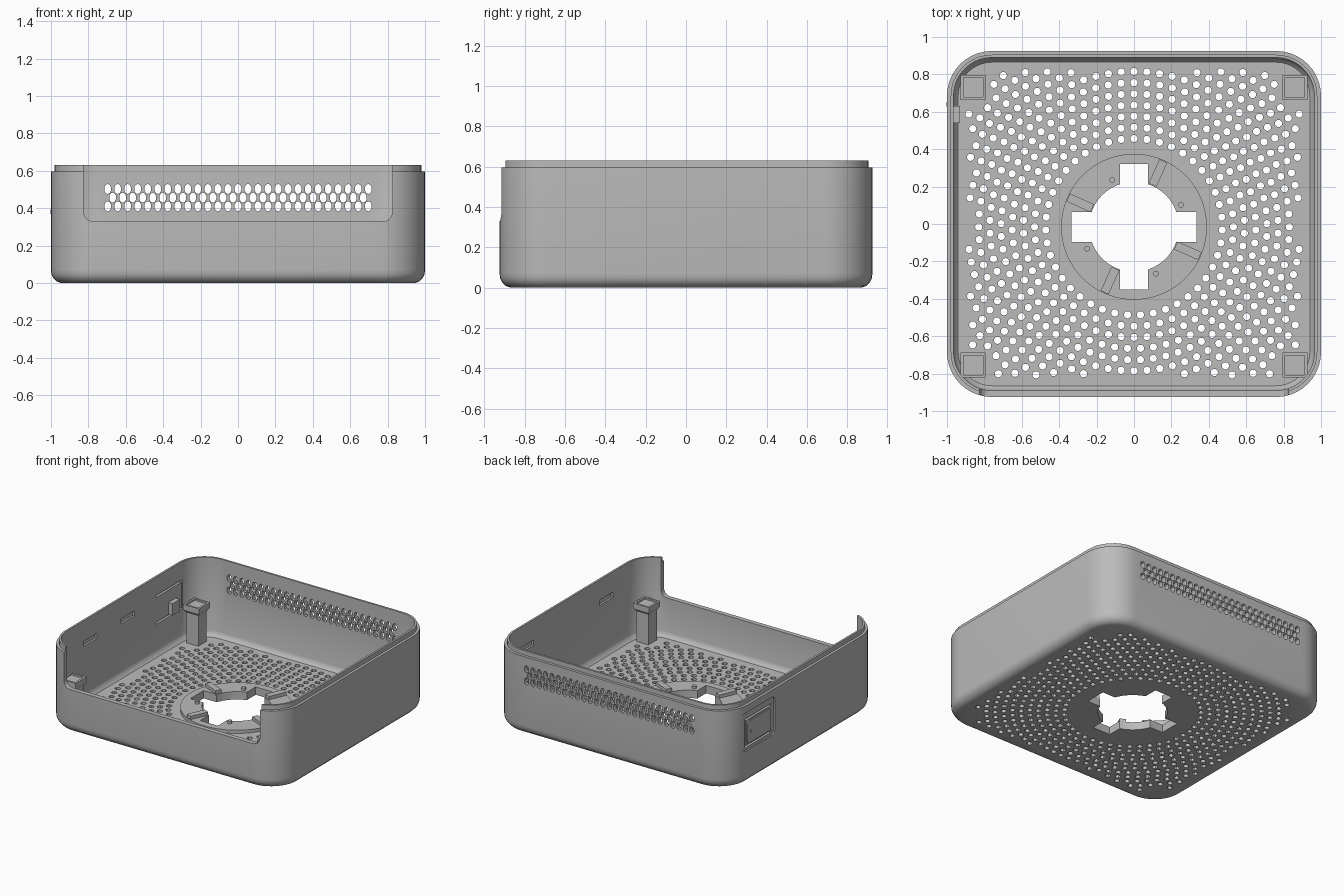
import bpy, bmesh, math
from mathutils import Matrix, Vector

cube = bpy.data.objects.get("Cube")
if cube:
    bpy.data.objects.remove(cube, do_unlink=True)

grey = bpy.data.materials.new("plain_grey")
grey.use_nodes = True
COLOUR = (0.5, 0.5, 0.5, 1)
grey.diffuse_color = COLOUR
grey.node_tree.nodes["Principled BSDF"].inputs["Base Color"].default_value = COLOUR

HX, HY, CORNER = 1.0, 0.925, 0.24
CY = -0.015          # centre of the floor pattern


def finish(bm, name):
    bmesh.ops.recalc_face_normals(bm, faces=bm.faces)
    mesh = bpy.data.meshes.new(name)
    bm.to_mesh(mesh)
    bm.free()
    mesh.materials.append(grey)
    obj = bpy.data.objects.new(name, mesh)
    bpy.context.collection.objects.link(obj)
    return obj


def rounded_rect(hx, hy, r, steps=10):
    pts = []
    for q, (sx, sy) in enumerate([(1, 1), (-1, 1), (-1, -1), (1, -1)]):
        for i in range(steps + 1):
            a = (q + i / steps) * math.pi / 2
            pts.append((sx * (hx - r) + r * math.cos(a), sy * (hy - r) + r * math.sin(a)))
    return pts


def loft(bm, loops):
    """Skin a stack of equal loops of points and cap both ends."""
    rings = [[bm.verts.new(p) for p in loop] for loop in loops]
    n = len(rings[0])
    for a, b in zip(rings, rings[1:]):
        for i in range(n):
            bm.faces.new((a[i], a[(i + 1) % n], b[(i + 1) % n], b[i]))
    bm.faces.new(rings[0][::-1])
    bm.faces.new(rings[-1])


def add_box(bm, x0, x1, y0, y1, z0, z1, turn=Matrix()):
    m = Matrix.Translation(((x0 + x1) / 2, (y0 + y1) / 2, (z0 + z1) / 2))
    size = Matrix.Diagonal((x1 - x0, y1 - y0, z1 - z0, 1))
    bmesh.ops.create_cube(bm, size=1, matrix=turn @ m @ size)


def add_rod(bm, matrix, r, depth, sides):
    bmesh.ops.create_cone(bm, cap_ends=True, segments=sides, radius1=r, radius2=r,
                          depth=depth, matrix=matrix)


def cut(targets, bm):
    cutter = finish(bm, "cutter")
    cutter.hide_render = True
    for t in targets:
        mod = t.modifiers.new("cut", "BOOLEAN")
        mod.operation, mod.solver, mod.object = "DIFFERENCE", "MANIFOLD", cutter
        bpy.context.view_layer.objects.active = t
        bpy.ops.object.modifier_apply(modifier=mod.name)
    bpy.data.objects.remove(cutter, do_unlink=True)


# Tray: outer foot curve, wall, stepped lip, inner wall, inner fillet, floor
profile = [(.055, 0), (.03, .008), (.012, .027), (.003, .045), (0, .07), (0, .595),
           (.02, .595), (.02, .63), (.035, .63), (.035, .075), (.042, .052), (.06, .035)]
bm = bmesh.new()
loft(bm, [[(x, y, z) for x, y in rounded_rect(HX - d, HY - d, CORNER - d)] for d, z in profile])
tray = finish(bm, "tray")

# Raised hub ring on the floor
bm = bmesh.new()
add_rod(bm, Matrix.Translation((0, CY, .045)), .39, .03, 72)
hub = finish(bm, "hub_ring")

# Front opening with rounded lower corners
bm = bmesh.new()
loft(bm, [[(x, y, z + .83) for x, z in rounded_rect(.825, .5, .05, 6)] for y in (-1.1, -.8)])
cut([tray], bm)

# Central bayonet opening: a circle and a cross
bm = bmesh.new()
add_rod(bm, Matrix.Translation((0, CY, 0)), .24, .4, 64)
cut([tray, hub], bm)
for hx, hy in ((.335, .08), (.075, .335)):
    bm = bmesh.new()
    add_box(bm, -hx, hx, CY - hy, CY + hy, -.2, .2)
    cut([tray, hub], bm)

# Floor vents in concentric rings, clear of the corner posts
bm = bmesh.new()
for k in range(12):
    r = .472 + .0597 * k
    count = round(2 * math.pi * r / .069)
    for i in range(count):
        a = math.pi / 2 + 2 * math.pi * i / count
        x, y = r * math.cos(a), CY + r * math.sin(a)
        near_post = abs(x) > .75 and abs(y - CY) > .655
        if abs(x) < .885 and abs(y - CY) < .835 and y > -.81 and not near_post:
            add_rod(bm, Matrix.Translation((x, y, 0)), .0195, .3, 12)
cut([tray], bm)

# Back grille: three staggered rows of upright oval holes
bm = bmesh.new()
for row in range(3):
    odd = row % 2
    for i in range(27 - odd):
        x = -.697 + .0536 * (i + odd / 2)
        place = Matrix.Translation((x, HY, .41 + .0465 * row))
        add_rod(bm, place @ Matrix.Diagonal((.019, 1, .027, 1)) @ Matrix.Rotation(math.pi / 2, 4, "X"),
                1, .2, 10)
cut([tray], bm)

# Blind latch pockets inside the side walls
bm = bmesh.new()
for side, y in ((-1, -.4), (-1, .05), (1, -.42), (1, .54)):
    xs = sorted((side * .94, side * .98))
    add_box(bm, *xs, y - .08, y + .08, .435, .475)
cut([tray], bm)

# Push button on the side wall: shallow recess, then a slit on three sides
bm = bmesh.new()
loft(bm, [[(x, y + .55, z + .395) for y, z in rounded_rect(.19, .145, .03, 5)] for x in (-1.1, -.99)])
cut([tray], bm)
for y0, y1, z0, z1 in ((.39, .71, .27, .285), (.39, .71, .475, .49), (.695, .71, .27, .49)):
    bm = bmesh.new()
    add_box(bm, -1.1, -.9, y0, y1, z0, z1)
    cut([tray], bm)

bm = bmesh.new()
loft(bm, [[(x, y + .545, z + .38) for y, z in rounded_rect(.14, .085, .02, 5)] for x in (-.999, -.985)])
add_rod(bm, Matrix.Translation((-.998, .64, .38)) @ Matrix.Rotation(math.pi / 2, 4, "Y"), .012, .01, 12)
button = finish(bm, "side_button")

bm = bmesh.new()
add_box(bm, -.97, -.93, .54, .63, .29, .38)
clip = finish(bm, "button_plunger")

# Radial ribs and small pegs on the hub
bm = bmesh.new()
for q in range(4):
    spin = Matrix.Translation((0, CY, 0)) @ Matrix.Rotation(math.radians(66 + 90 * q), 4, "Z")
    add_box(bm, .245, .385, -.023, .023, .05, .085, spin)
    peg = Matrix.Translation((0, CY, 0)) @ Matrix.Rotation(math.radians(25 + 90 * q), 4, "Z")
    add_rod(bm, peg @ Matrix.Translation((.277, 0, .065)), .015, .03, 16)
ribs = finish(bm, "hub_ribs_and_pegs")

# Corner posts: square shaft flaring to a cap with a shallow dished top
posts = []
for sx in (-1, 1):
    for y, label in ((.73, "back"), (-.755, "front")):
        bm = bmesh.new()
        section = [(.05, .03), (.05, .265), (.067, .29), (.067, .33), (.052, .33), (.052, .318)]
        loft(bm, [[(sx * .86 + u * h, y + v * h, z) for u, v in ((-1, -1), (1, -1), (1, 1), (-1, 1))]
                  for h, z in section])
        posts.append(finish(bm, label + ("_right_post" if sx < 0 else "_left_post")))

# Smooth the curved walls, keep edges sharp
bpy.ops.object.select_all(action="DESELECT")
for obj in (tray, hub, button, clip, ribs, *posts):
    obj.select_set(True)
bpy.context.view_layer.objects.active = tray
bpy.ops.object.shade_smooth_by_angle(angle=math.radians(30))
